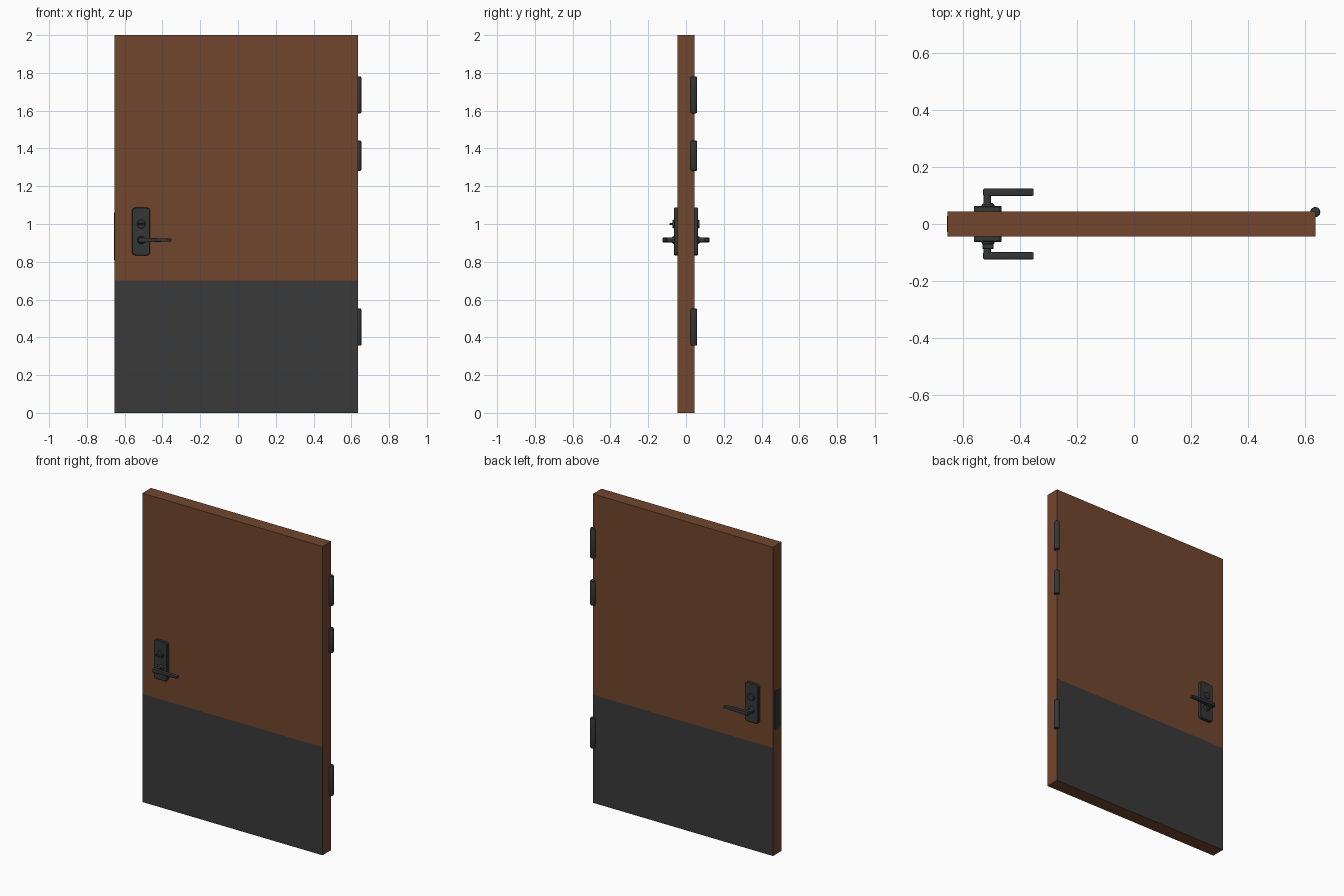
import bpy, bmesh, math
from mathutils import Matrix, Vector

if "Cube" in bpy.data.objects:
    bpy.data.objects.remove(bpy.data.objects["Cube"])


def material(name, rgb):
    m = bpy.data.materials.new(name)
    m.diffuse_color = (*rgb, 1)
    m.use_nodes = True
    m.node_tree.nodes["Principled BSDF"].inputs["Base Color"].default_value = m.diffuse_color
    return m


WOOD = material("brown wood", (0.165, 0.062, 0.027))
STEEL = material("kick plate grey", (0.042, 0.042, 0.042))
METAL = material("dark hardware", (0.036, 0.037, 0.038))


def finish(bm, name, *mats, smooth=True):
    bmesh.ops.recalc_face_normals(bm, faces=bm.faces)
    me = bpy.data.meshes.new(name)
    bm.to_mesh(me)
    bm.free()
    for m in mats:
        me.materials.append(m)
    ob = bpy.data.objects.new(name, me)
    bpy.context.collection.objects.link(ob)
    if smooth:
        bpy.ops.object.select_all(action='DESELECT')
        ob.select_set(True)
        bpy.context.view_layer.objects.active = ob
        bpy.ops.object.shade_smooth_by_angle(angle=math.radians(35))
    return ob


def box_bm(x0, x1, y0, y1, z0, z1):
    bm = bmesh.new()
    bmesh.ops.create_cube(bm, size=1)
    c = Vector(((x0 + x1) / 2, (y0 + y1) / 2, (z0 + z1) / 2))
    for v in bm.verts:
        v.co = Vector((v.co.x * (x1 - x0), v.co.y * (y1 - y0), v.co.z * (z1 - z0))) + c
    return bm


def bevel(bm, edges, width, segments):
    bmesh.ops.bevel(bm, geom=edges, offset=width, segments=segments,
                    affect='EDGES', profile=0.5)


def along(e, axis):
    d = e.verts[1].co - e.verts[0].co
    return abs(d[axis]) > 0.99 * d.length


def y_cylinder(name, x, z, s, y0, y1, r0, r1):
    """Round part growing outward from the door face; s is -1 front, 1 back."""
    bm = bmesh.new()
    rot = Matrix.Rotation(-s * math.pi / 2, 4, 'X')
    bmesh.ops.create_cone(bm, cap_ends=True, segments=24, radius1=r0, radius2=r1,
                          depth=y1 - y0,
                          matrix=Matrix.Translation((x, s * (y0 + y1) / 2, z)) @ rot)
    finish(bm, name, METAL)


# Door slab, lower front and back faces coloured as kick plates
bm = box_bm(-0.654, 0.636, -0.044, 0.044, 0, 2)
bmesh.ops.bisect_plane(bm, geom=bm.verts[:] + bm.edges[:] + bm.faces[:],
                       plane_co=(0, 0, 0.7), plane_no=(0, 0, 1))
bm.normal_update()
for f in bm.faces:
    if abs(f.normal.y) > 0.9 and f.calc_center_median().z < 0.7:
        f.material_index = 1
finish(bm, "door_slab", WOOD, STEEL, smooth=False)

# Hinge barrels on the back right edge
for i, (z0, z1) in enumerate([(0.356, 0.553), (1.281, 1.442), (1.586, 1.781)]):
    bm = bmesh.new()
    bmesh.ops.create_cone(bm, cap_ends=True, segments=24, radius1=0.0175,
                          radius2=0.0175, depth=z1 - z0,
                          matrix=Matrix.Translation((0.636, 0.042, (z0 + z1) / 2)))
    bevel(bm, [e for e in bm.edges if not along(e, 2)], 0.007, 2)
    finish(bm, f"hinge_{i + 1}", METAL)

# Latch plate on the free edge
finish(box_bm(-0.656, -0.65, -0.028, 0.028, 0.81, 1.06), "latch_plate", METAL, smooth=False)

# Lock set, repeated on both sides
X, LOCK_Z, LEVER_Z = -0.512, 1.0, 0.915
for s, side in ((-1, "front"), (1, "back")):
    # Backplate with rounded corners
    bm = box_bm(-0.561, -0.465, *sorted((s * 0.042, s * 0.063)), 0.834, 1.087)
    bevel(bm, [e for e in bm.edges if along(e, 1)], 0.018, 4)
    rim = [e for e in bm.edges if all(abs(v.co.y) > 0.06 for v in e.verts)]
    bevel(bm, rim, 0.003, 1)
    finish(bm, f"{side}_backplate", METAL)

    # Lock cylinder, with a thumb turn on the front
    y_cylinder(f"{side}_lock", X, LOCK_Z, s, 0.06, 0.071, 0.024, 0.021)
    if s < 0:
        bm = box_bm(X - 0.02, X + 0.02, -0.088, -0.07, LOCK_Z - 0.004, LOCK_Z + 0.004)
        bevel(bm, bm.edges[:], 0.002, 1)
        finish(bm, "thumb_turn", METAL)

    # Lever rose and stem
    y_cylinder(f"{side}_rose", X, LEVER_Z, s, 0.06, 0.074, 0.023, 0.016)
    y_cylinder(f"{side}_stem", X - 0.003, LEVER_Z, s, 0.07, 0.112, 0.013, 0.013)

    # Lever, thinner toward the tip
    bm = box_bm(-0.529, -0.352, *sorted((s * 0.099, s * 0.124)),
                LEVER_Z - 0.013, LEVER_Z + 0.013)
    for v in bm.verts:
        if v.co.x > -0.4:
            v.co.z = LEVER_Z + (v.co.z - LEVER_Z) * 0.55
    bevel(bm, bm.edges[:], 0.004, 2)
    finish(bm, f"{side}_lever", METAL)
